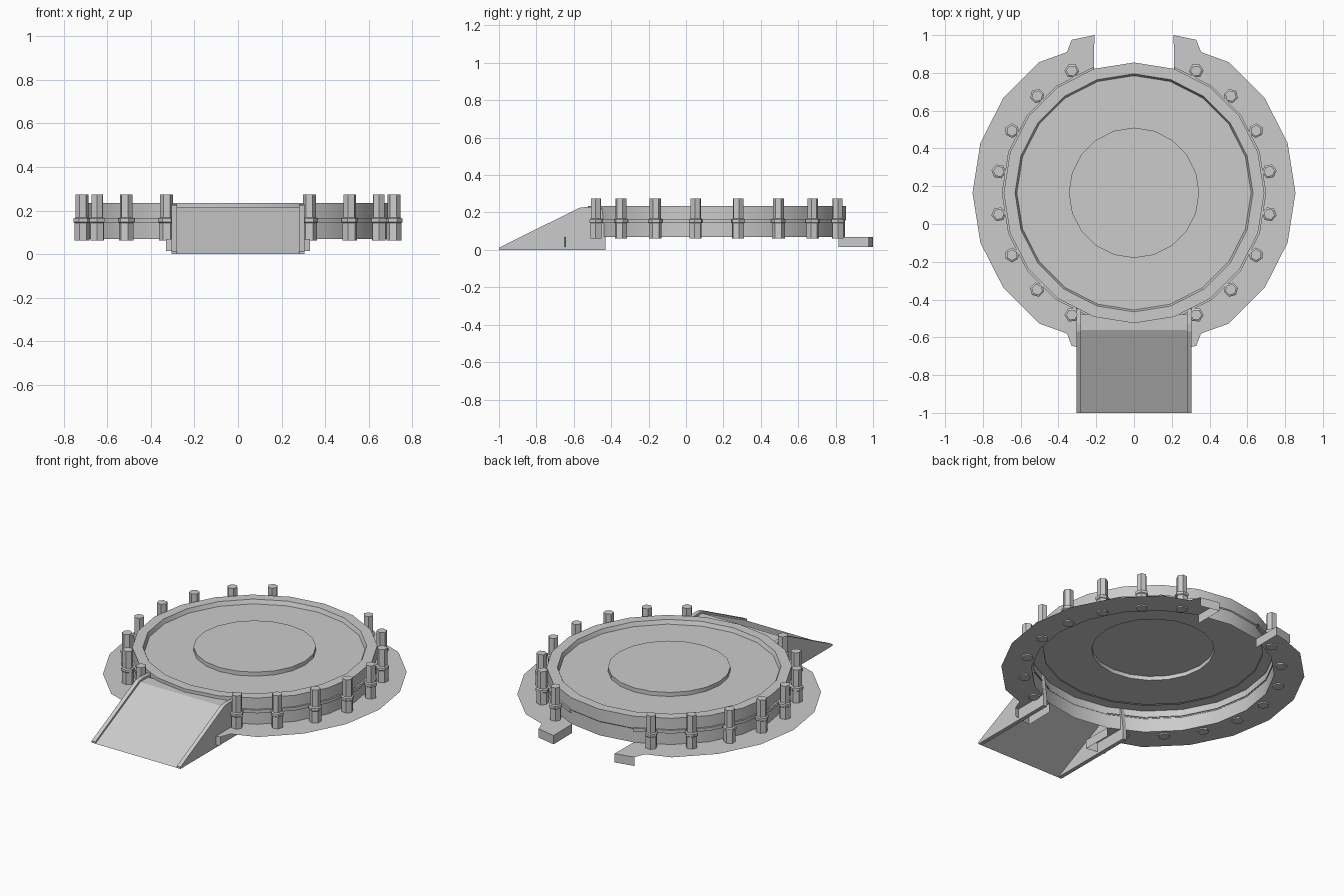
import bpy, bmesh, math
from mathutils import Vector

cube = bpy.data.objects.get("Cube")
if cube:
    bpy.data.objects.remove(cube, do_unlink=True)

CY = 0.165      # centre of the round platform along y
SIDES = 20

metal = bpy.data.materials.new("light grey metal")
metal.use_nodes = True
metal.diffuse_color = (0.6, 0.6, 0.6, 1)
metal.node_tree.nodes["Principled BSDF"].inputs["Base Color"].default_value = (0.6, 0.6, 0.6, 1)


def finish(name, bm, smooth=True):
    bmesh.ops.remove_doubles(bm, verts=bm.verts, dist=1e-5)
    bmesh.ops.recalc_face_normals(bm, faces=bm.faces)
    mesh = bpy.data.meshes.new(name)
    bm.to_mesh(mesh)
    bm.free()
    ob = bpy.data.objects.new(name, mesh)
    bpy.context.collection.objects.link(ob)
    mesh.materials.append(metal)
    if smooth:
        bpy.ops.object.select_all(action='DESELECT')
        ob.select_set(True)
        bpy.context.view_layer.objects.active = ob
        bpy.ops.object.shade_smooth_by_angle(angle=math.radians(30))
    return ob


def polar(r, deg, z, cx=0.0, cy=CY):
    a = math.radians(deg)
    return Vector((cx + r * math.cos(a), cy + r * math.sin(a), z))


def add_face(bm, points):
    bm.faces.new([bm.verts.new(p) for p in points])


def sweep(bm, profile, angles, **centre):
    """Turn a radius/height profile through a list of angles."""
    for a, b in zip(angles, angles[1:]):
        for (r0, z0), (r1, z1) in zip(profile, profile[1:]):
            pts = [polar(r0, a, z0, **centre), polar(r0, b, z0, **centre),
                   polar(r1, b, z1, **centre), polar(r1, a, z1, **centre)]
            if r0 == 0:
                pts = pts[1:]
            elif r1 == 0:
                pts = pts[:3]
            add_face(bm, pts)


def circle(n, start=0):
    return [start + i * 360 / n for i in range(n + 1)]


# Round platform: wall, raised rim, sunken floor and raised centre
bm = bmesh.new()
sweep(bm, [(0.685, 0.07), (0.685, 0.155), (0.69, 0.16), (0.69, 0.235),
           (0.63, 0.235), (0.62, 0.21), (0.345, 0.21), (0.345, 0.235), (0, 0.235)],
      circle(SIDES))
finish("platform", bm)

# Underside of the rim
bm = bmesh.new()
sweep(bm, [(0.62, 0.205), (0.685, 0.205)], circle(SIDES))
finish("rim_underside", bm)

for side, label in ((1, "left"), (-1, "right")):
    offset = 0 if side > 0 else 180
    arc = [offset + i * 18 for i in range(-4, 5)]

    # Band running round the wall
    bm = bmesh.new()
    sweep(bm, [(0.685, 0.145), (0.70, 0.145), (0.70, 0.165), (0.685, 0.165)], arc)
    finish(label + "_band", bm)

    # Flat ground flange with turned-down ends
    ends = [(0.21, 0.835), (0.33, 0.81), (0.355, 0.745)]
    back = [Vector((side * x, CY + y, 0.07)) for x, y in ends]
    front = [Vector((side * x, CY - y, 0.07)) for x, y in ends]
    outer = [polar(0.855, offset + side * i * 18, 0.07) for i in range(3, -4, -1)]
    inner = [polar(0.685, offset + side * i * 18, 0.07) for i in range(-4, 5)]
    bm = bmesh.new()
    add_face(bm, back + outer + front[::-1] + inner)
    for tip, root in ((back, inner[-1]), (front, inner[0])):
        path = [tip[1], tip[0], root]
        for p, q in zip(path, path[1:]):
            drop = Vector((0, 0, 0.055))
            add_face(bm, [p, q, q - drop, p - drop])
    finish(label + "_flange", bm, smooth=False)

    # Hexagonal posts with collars
    for n, deg in enumerate(range(-63, 64, 18)):
        c = polar(0.725, offset + deg, 0)
        bm = bmesh.new()
        sweep(bm, [(0, 0.062), (0.034, 0.062), (0.034, 0.143), (0.039, 0.147),
                   (0.039, 0.163), (0.03, 0.168), (0.03, 0.274), (0, 0.274)],
              circle(6, offset + deg), cx=c.x, cy=c.y)
        finish(f"{label}_post_{n + 1}", bm, smooth=False)

    # Ramp side wall
    bm = bmesh.new()
    outline = [(-1, 0), (-0.43, 0), (-0.43, 0.07), (-0.45, 0.225),
               (-0.53, 0.23), (-0.57, 0.225), (-1, 0.012)]
    add_face(bm, [(side * 0.28, y, z) for y, z in outline])
    ext = bmesh.ops.extrude_face_region(bm, geom=bm.faces[:], use_keep_orig=True)
    moved = [v for v in ext["geom"] if isinstance(v, bmesh.types.BMVert)]
    bmesh.ops.translate(bm, verts=moved, vec=(side * 0.025, 0, 0))
    finish(label + "_ramp_wall", bm, smooth=False)

# Ramp deck
bm = bmesh.new()
deck = [(-1, 0.0), (-0.56, 0.215), (-0.48, 0.215)]
for (y0, z0), (y1, z1) in zip(deck, deck[1:]):
    add_face(bm, [(-0.28, y0, z0), (0.28, y0, z0), (0.28, y1, z1), (-0.28, y1, z1)])
finish("ramp_deck", bm, smooth=False)
